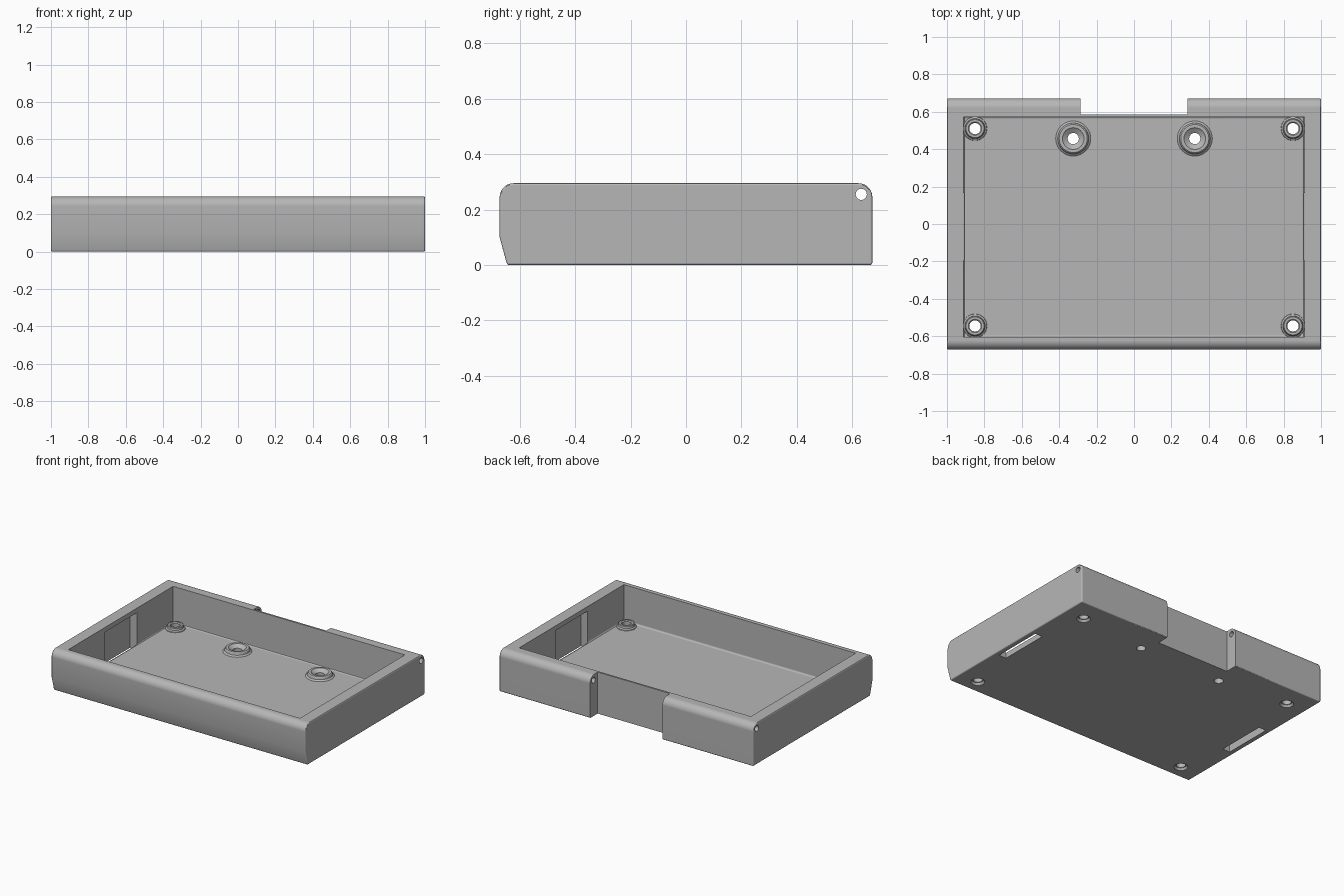
import bpy, bmesh, math
from mathutils import Matrix

cube = bpy.data.objects.get("Cube")
if cube:
    bpy.data.objects.remove(cube, do_unlink=True)

# Single grey plastic
grey = bpy.data.materials.new("grey_plastic")
grey.use_nodes = True
color = (0.47, 0.47, 0.47, 1)
grey.diffuse_color = color
grey.node_tree.nodes["Principled BSDF"].inputs["Base Color"].default_value = color

FLOOR = 0.035
HEIGHT = 0.295
BACK = 0.672


def finish(name, bm):
    """Turn a bmesh into a named object."""
    bmesh.ops.recalc_face_normals(bm, faces=bm.faces)
    mesh = bpy.data.meshes.new(name)
    bm.to_mesh(mesh)
    bm.free()
    mesh.materials.append(grey)
    obj = bpy.data.objects.new(name, mesh)
    bpy.context.collection.objects.link(obj)
    return obj


def activate(obj):
    bpy.ops.object.select_all(action='DESELECT')
    obj.select_set(True)
    bpy.context.view_layer.objects.active = obj


def apply(obj, mod):
    activate(obj)
    bpy.ops.object.modifier_apply(modifier=mod.name)


def smooth(obj):
    activate(obj)
    bpy.ops.object.shade_smooth_by_angle(angle=math.radians(30))
    mod = obj.modifiers.new("even_shading", 'WEIGHTED_NORMAL')
    mod.keep_sharp = True


def box(name, x, y, z, fillet=0):
    """Box from (min, max) ranges, optionally with rounded bottom edges."""
    bm = bmesh.new()
    bmesh.ops.create_cube(bm, size=1)
    for v in bm.verts:
        for i, (lo, hi) in enumerate((x, y, z)):
            v.co[i] = hi if v.co[i] > 0 else lo
    if fillet:
        edges = [e for e in bm.edges if all(v.co.z == min(w.co.z for w in bm.verts) for v in e.verts)]
        bmesh.ops.bevel(bm, geom=edges, offset=fillet, segments=3, profile=0.5, affect='EDGES')
    return finish(name, bm)


def cylinder(name, centre, r1, r2, depth, along_x=False):
    bm = bmesh.new()
    turn = Matrix.Rotation(math.pi / 2, 4, 'Y') if along_x else Matrix()
    bmesh.ops.create_cone(bm, cap_ends=True, segments=32, radius1=r1, radius2=r2,
                          depth=depth, matrix=Matrix.Translation(centre) @ turn)
    return finish(name, bm)


def cut(body, cutter):
    mod = body.modifiers.new("cut", 'BOOLEAN')
    mod.operation = 'DIFFERENCE'
    mod.solver = 'EXACT'
    mod.object = cutter
    apply(body, mod)
    bpy.data.objects.remove(cutter, do_unlink=True)


def lathe(name, profile, x, y):
    """Ring spun from a closed (radius, height) profile."""
    bm = bmesh.new()
    steps = 40
    rings = []
    for i in range(steps):
        a = math.tau * i / steps
        rings.append([bm.verts.new((x + r * math.cos(a), y + r * math.sin(a), z)) for r, z in profile])
    for i, ring in enumerate(rings):
        after = rings[(i + 1) % steps]
        for j in range(len(profile)):
            k = (j + 1) % len(profile)
            bm.faces.new((ring[j], ring[k], after[k], after[j]))
    smooth(finish(name, bm))


# Outer shell: side profile with rounded top edges and a chamfered lower front
def arc(cy, cz, r, start):
    return [(cy + r * math.cos(start + math.pi / 2 * i / 10),
             cz + r * math.sin(start + math.pi / 2 * i / 10)) for i in range(11)]


R = 0.05
profile = [(-0.645, 0), (BACK, 0)]
profile += arc(BACK - R, HEIGHT - R, R, 0)
profile += arc(R - BACK, HEIGHT - R, R, math.pi / 2)
profile.append((-BACK, 0.1))
bm = bmesh.new()
face = bm.faces.new([bm.verts.new((-1, y, z)) for y, z in profile])
side = bmesh.ops.extrude_face_region(bm, geom=[face])["geom"]
bmesh.ops.translate(bm, vec=(2, 0, 0), verts=[g for g in side if isinstance(g, bmesh.types.BMVert)])
tray = finish("tray_body", bm)
bevel = tray.modifiers.new("edge_round", 'BEVEL')
bevel.width = 0.008
bevel.segments = 3
bevel.limit_method = 'ANGLE'
bevel.angle_limit = math.radians(40)
apply(tray, bevel)

# Inner cavity, rear notch and hinge pin hole
cut(tray, box("cavity_cutter", (-0.912, 0.912), (-0.605, 0.573), (FLOOR, 0.5), 0.012))
cut(tray, box("notch_cutter", (-0.285, 0.285), (0.586, 0.8), (-0.1, 0.5)))
cut(tray, cylinder("pin_cutter", (0, 0.632, 0.255), 0.02, 0.02, 2.4, along_x=True))

# Side wall pockets that open through the underside
for s in (-1, 1):
    cut(tray, box("pocket_cutter", sorted((s * 0.908, s * 0.965)), (-0.195, 0.165), (-0.1, 0.262)))

# Screw holes: four corners with countersinks below, two rear mounts
corners = [(sx * 0.85, y) for sx in (-1, 1) for y in (0.51, -0.545)]
mounts = [(sx * 0.325, 0.457) for sx in (-1, 1)]
for x, y in corners:
    cut(tray, cylinder("hole_cutter", (x, y, 0), 0.03, 0.03, 0.2))
    cut(tray, cylinder("countersink_cutter", (x, y, 0), 0.055, 0.035, 0.03))
for x, y in mounts:
    cut(tray, cylinder("hole_cutter", (x, y, 0), 0.03, 0.03, 0.2))
smooth(tray)

# Raised screw bosses around the holes
small = [(0.03, 0.033), (0.065, 0.033), (0.063, 0.04), (0.054, 0.046),
         (0.052, 0.06), (0.048, 0.064), (0.036, 0.064), (0.03, 0.058)]
large = [(0.03, 0.033), (0.095, 0.033), (0.092, 0.038), (0.083, 0.044),
         (0.08, 0.057), (0.075, 0.062), (0.058, 0.062), (0.053, 0.057), (0.03, 0.042)]
for i, (x, y) in enumerate(corners):
    lathe(f"corner_boss_{i + 1}", small, x, y)
for i, (x, y) in enumerate(mounts):
    lathe(f"rear_boss_{i + 1}", large, x, y)
